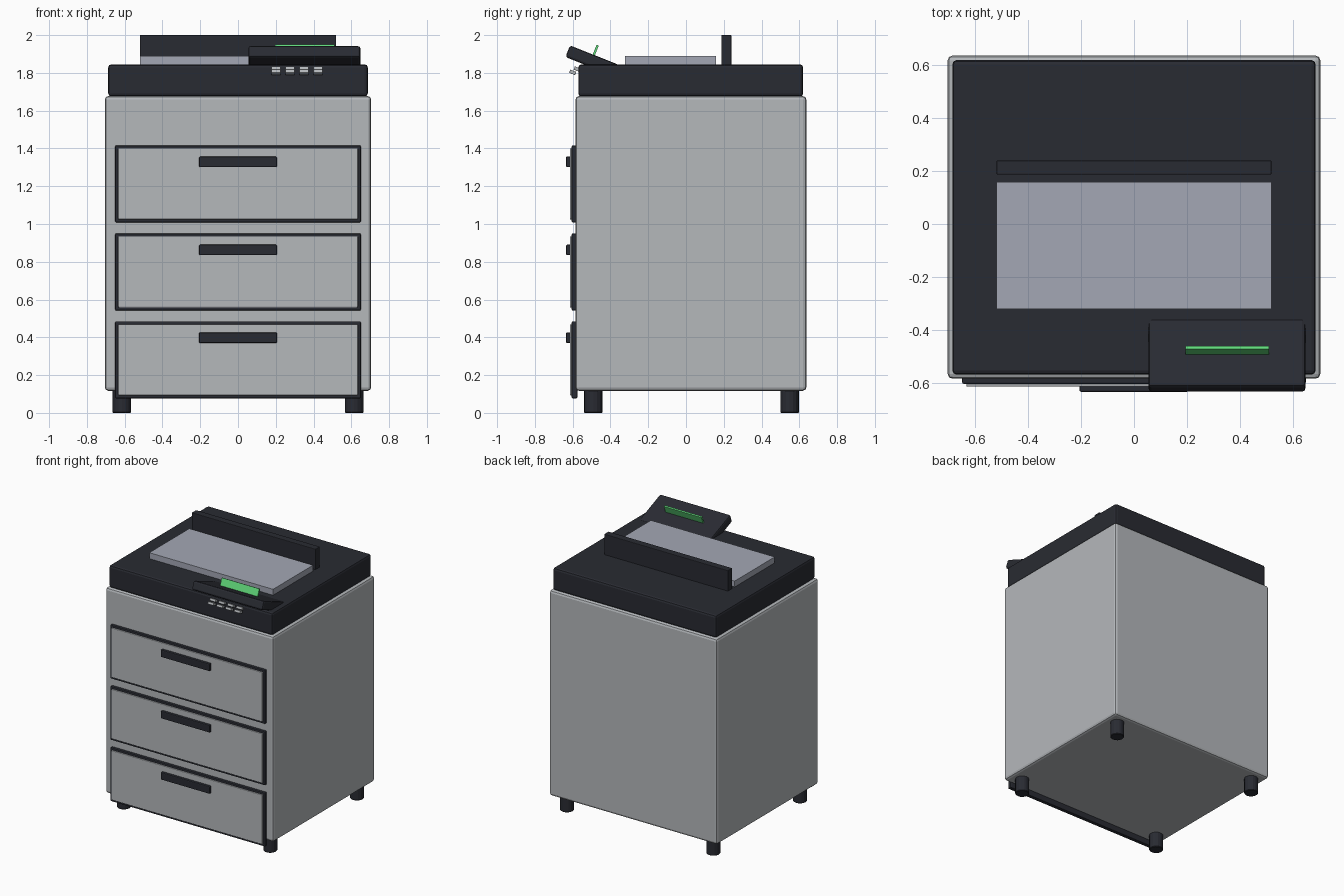
import bpy
import math

if "Cube" in bpy.data.objects:
    bpy.data.objects.remove(bpy.data.objects["Cube"])


def material(name, rgb):
    m = bpy.data.materials.new(name)
    m.diffuse_color = (*rgb, 1)
    m.use_nodes = True
    m.node_tree.nodes["Principled BSDF"].inputs["Base Color"].default_value = m.diffuse_color
    return m


GREY = material("light_grey", (0.46, 0.48, 0.50))
DARK = material("charcoal", (0.022, 0.024, 0.032))
GLASS = material("blue_grey", (0.37, 0.39, 0.46))
GREEN = material("screen_green", (0.12, 0.70, 0.20))
TILT = -0.38


def box(name, x, y, z, mat, bevel=0.0, tilt=0.0):
    """Box from (min, max) ranges, optionally bevelled and tilted about x."""
    bpy.ops.mesh.primitive_cube_add(
        size=1, location=[(r[0] + r[1]) / 2 for r in (x, y, z)])
    ob = bpy.context.object
    ob.name = name
    ob.scale = [r[1] - r[0] for r in (x, y, z)]
    bpy.ops.object.transform_apply(location=False, rotation=False, scale=True)
    ob.rotation_euler.x = tilt
    ob.data.materials.append(mat)
    if bevel:
        b = ob.modifiers.new("bevel", 'BEVEL')
        b.width = bevel
        b.segments = 2
    return ob


def around(c, size):
    return (c - size / 2, c + size / 2)


# Cabinet and top unit
box("cabinet_body", (-0.705, 0.705), (-0.585, 0.637), (0.117, 1.677), GREY, 0.018)
box("top_unit", (-0.687, 0.687), (-0.57, 0.62), (1.675, 1.845), DARK, 0.016)

# Scanner glass and upright back guide
box("scanner_glass", (-0.52, 0.52), (-0.322, 0.158), (1.83, 1.89), GLASS)
box("back_guide", (-0.52, 0.52), (0.187, 0.24), (1.83, 2.0), DARK, 0.004)

# Three drawers: dark surround, front panel, handle
for i, zc in enumerate((1.212, 0.746, 0.281)):
    box(f"drawer_surround_{i + 1}", (-0.65, 0.65), (-0.605, -0.575),
        around(zc, 0.408), DARK, 0.006)
    box(f"drawer_front_{i + 1}", (-0.634, 0.634), (-0.615, -0.59),
        around(zc, 0.376), GREY, 0.004)
    box(f"drawer_handle_{i + 1}", (-0.206, 0.206), (-0.635, -0.61),
        around(zc + 0.117, 0.056), DARK, 0.006)

# Tilted control panel with screen standing on it
box("control_panel", (0.055, 0.648), around(-0.496, 0.28), around(1.863, 0.066),
    DARK, 0.012, TILT)
box("screen", (0.195, 0.51), around(-0.479, 0.012), around(1.918, 0.062),
    GREEN, 0, TILT)

# Two rows of buttons under the panel lip
for row, (y, z) in enumerate(((-0.600, 1.803), (-0.576, 1.820))):
    for col in range(4):
        box(f"button_{row + 1}_{col + 1}", around(0.201 + col * 0.074, 0.048),
            around(y, 0.034), around(z, 0.018), GREY, 0.002, TILT)

# Feet
for sx in (-1, 1):
    for label, y in (("front", -0.491), ("back", 0.549)):
        bpy.ops.mesh.primitive_cylinder_add(
            vertices=16, radius=0.049, depth=0.125, location=(sx * 0.615, y, 0.0625))
        foot = bpy.context.object
        foot.name = f"{label}_foot_{'left' if sx < 0 else 'right'}"
        foot.data.materials.append(DARK)
        b = foot.modifiers.new("bevel", 'BEVEL')
        b.width = 0.004
        b.limit_method = 'ANGLE'
        b.angle_limit = math.radians(40)
